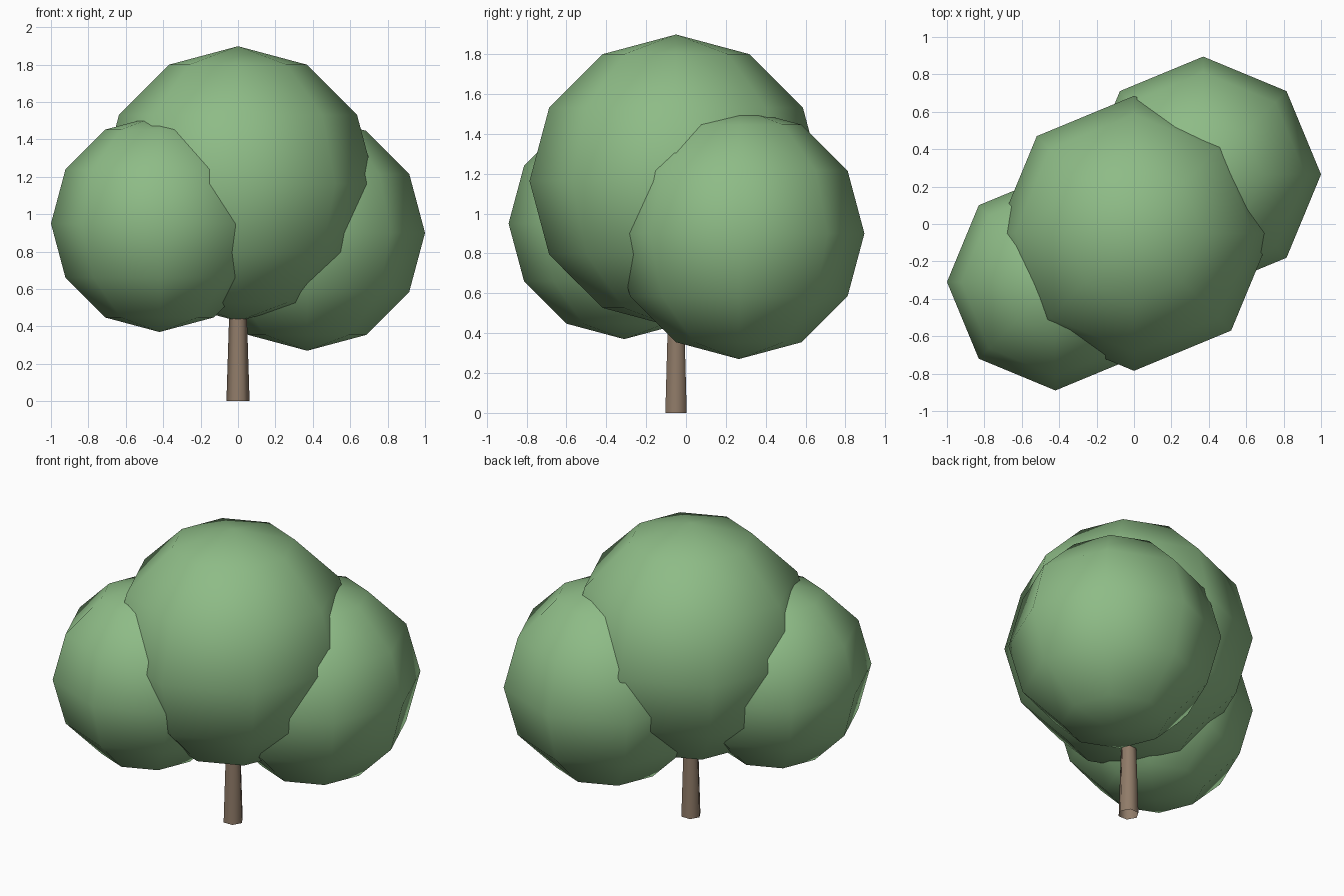
import bpy
from math import radians

if "Cube" in bpy.data.objects:
    bpy.data.objects.remove(bpy.data.objects["Cube"])


def material(name, color):
    mat = bpy.data.materials.new(name)
    mat.diffuse_color = color
    mat.use_nodes = True
    mat.node_tree.nodes["Principled BSDF"].inputs["Base Color"].default_value = mat.diffuse_color
    return mat


leaf = material("leaf_green", (0.27, 0.50, 0.24, 1))
bark = material("bark_brown", (0.28, 0.20, 0.14, 1))


def finish(name, mat):
    obj = bpy.context.object
    obj.name = name
    obj.data.materials.append(mat)
    bpy.ops.object.shade_smooth()


# Foliage: three overlapping low-poly balls
for name, center, radius in (
    ("foliage_main", (0, -0.05, 1.163), 0.735),
    ("foliage_left", (-0.42, -0.31, 0.95), 0.58),
    ("foliage_right", (0.37, 0.265, 0.90), 0.63),
):
    bpy.ops.mesh.primitive_uv_sphere_add(
        segments=8, ring_count=6, radius=radius, location=center)
    finish(name, leaf)

# Trunk: tapered six-sided open tube reaching into the foliage
height = 0.63
bpy.ops.mesh.primitive_cone_add(
    vertices=6, radius1=0.062, radius2=0.042, depth=height,
    end_fill_type='NOTHING', location=(0, -0.05, height / 2),
    rotation=(0, 0, radians(90)))
finish("trunk", bark)
